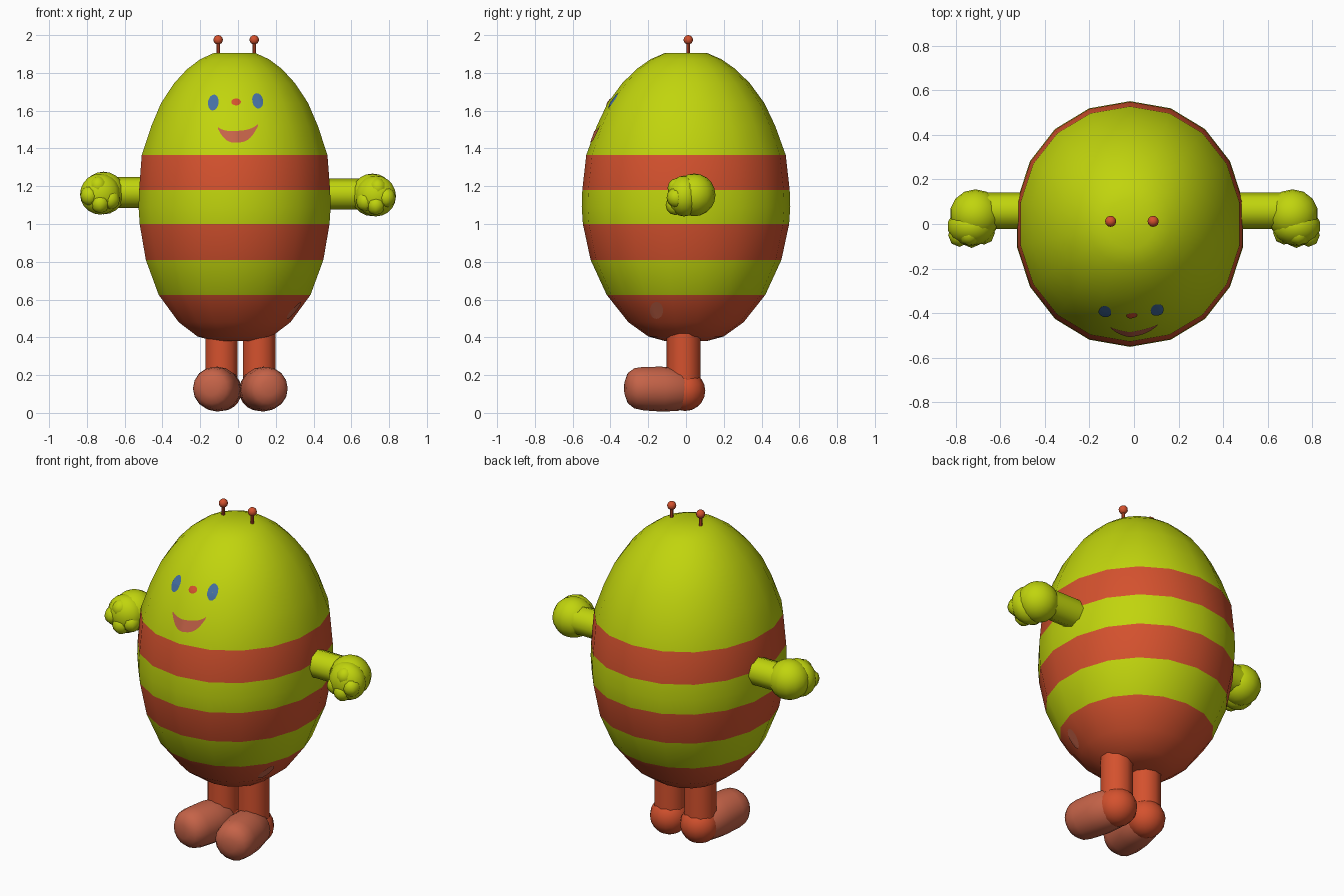
import bpy, bmesh, math
from mathutils import Vector, Matrix
from mathutils.bvhtree import BVHTree

if "Cube" in bpy.data.objects:
    bpy.data.objects.remove(bpy.data.objects["Cube"])


def material(name, rgb):
    m = bpy.data.materials.new(name)
    m.diffuse_color = (*rgb, 1)
    m.use_nodes = True
    m.node_tree.nodes["Principled BSDF"].inputs["Base Color"].default_value = m.diffuse_color
    return m


GREEN = material("lime green", (0.53, 0.66, 0.004))
RED = material("brick red", (0.66, 0.083, 0.027))
SHOE = material("dusty red", (0.56, 0.125, 0.065))
BLUE = material("eye blue", (0.06, 0.16, 0.36))


def finish(bm, name, mats, angle=40):
    bmesh.ops.recalc_face_normals(bm, faces=bm.faces)
    me = bpy.data.meshes.new(name)
    bm.to_mesh(me)
    bm.free()
    for m in mats:
        me.materials.append(m)
    ob = bpy.data.objects.new(name, me)
    bpy.context.collection.objects.link(ob)
    bpy.ops.object.select_all(action='DESELECT')
    ob.select_set(True)
    bpy.context.view_layer.objects.active = ob
    bpy.ops.object.shade_smooth_by_angle(angle=math.radians(angle))
    return ob


def add_ball(bm, c, r, seg=16, rings=10):
    r = r if isinstance(r, tuple) else (r, r, r)
    bmesh.ops.create_uvsphere(bm, u_segments=seg, v_segments=rings, radius=1,
                              matrix=Matrix.Translation(c) @ Matrix.Diagonal((*r, 1)))


def add_rod(bm, a, b, r, sides=12):
    a, b = Vector(a), Vector(b)
    d = b - a
    mat = Matrix.Translation((a + b) / 2) @ d.to_track_quat('Z', 'Y').to_matrix().to_4x4()
    bmesh.ops.create_cone(bm, cap_ends=True, segments=sides, radius1=r, radius2=r,
                          depth=d.length, matrix=mat)


def lathe(bm, profile, sides, start, place):
    """Rings closed at both ends; place maps (ring, angle) to 3D."""
    rings = [[bm.verts.new(place(p, start + math.tau * k / sides)) for k in range(sides)]
             for p in profile]
    for lo, hi in zip(rings, rings[1:]):
        for k in range(sides):
            n = (k + 1) % sides
            bm.faces.new((lo[k], lo[n], hi[n], hi[k]))
    bm.faces.new(rings[0][::-1])
    bm.faces.new(rings[-1])


# Egg body: (half width, half depth, height), heights match the stripe edges
CX = -0.018
profile = [(0.11, 0.11, 0.38), (0.20, 0.20, 0.405), (0.30, 0.305, 0.48), (0.408, 0.42, 0.625),
           (0.477, 0.505, 0.81), (0.510, 0.546, 1.0), (0.516, 0.552, 1.09),
           (0.513, 0.549, 1.18), (0.499, 0.528, 1.365), (0.447, 0.472, 1.52),
           (0.395, 0.415, 1.64), (0.325, 0.338, 1.745), (0.255, 0.262, 1.82),
           (0.185, 0.188, 1.872), (0.11, 0.11, 1.906)]


def rounded(c):
    return math.copysign(abs(c) ** 0.965, c)


bm = bmesh.new()
lathe(bm, profile, 18, math.radians(10),
      lambda p, a: (CX + p[0] * rounded(math.cos(a)), p[1] * rounded(math.sin(a)), p[2]))
for f in bm.faces:
    z = f.calc_center_median().z
    f.material_index = int(z < 0.625 or 0.81 < z < 1.0 or 1.18 < z < 1.365)
bmesh.ops.recalc_face_normals(bm, faces=bm.faces)
tree = BVHTree.FromBMesh(bm)
finish(bm, "egg_body", [GREEN, RED])


# Thin patches laid on the body, seen along the given direction
def patch(name, rows, mat, side=False):
    """rows: lists of (across, height) points joined as a grid."""
    bm = bmesh.new()
    grid = []
    for row in rows:
        line = []
        for u, z in row:
            start, ray = ((2, u, z), (-1, 0, 0)) if side else ((u, -2, z), (0, 1, 0))
            p, n, _, _ = tree.ray_cast(Vector(start), Vector(ray))
            line.append(bm.verts.new(p + n * 0.004))
        grid.append(line)
    for a, b in zip(grid, grid[1:]):
        for i in range(len(a) - 1):
            bm.faces.new((a[i], a[i + 1], b[i + 1], b[i]))
    finish(bm, name, [mat])


def oval(cx, cz, w, h, tilt):
    rows = []
    for s in (0.02, 0.35, 0.7, 1):
        row = []
        for k in range(17):
            a = math.tau * k / 16
            u, v = s * w * math.cos(a), s * h * math.sin(a)
            row.append((cx + u * math.cos(tilt) - v * math.sin(tilt),
                        cz + u * math.sin(tilt) + v * math.cos(tilt)))
        rows.append(row)
    return rows


patch("left_eye", oval(-0.13, 1.641, 0.028, 0.042, -0.15), BLUE)
patch("right_eye", oval(0.103, 1.65, 0.028, 0.041, 0.2), BLUE)
patch("nose", oval(-0.01, 1.644, 0.025, 0.018, 0), RED)
patch("belly_spot", oval(-0.155, 0.545, 0.035, 0.045, 0), SHOE, side=True)

# Open smiling mouth
mouth = []
for t in (0, 0.25, 0.5, 0.75, 1):
    row = []
    for k in range(-8, 9):
        u = k / 8
        top = 1.492 + 0.008 * u + 0.026 * abs(u) ** 3
        bottom = 1.43 + 0.008 * u + 0.078 * abs(u) ** 2.8
        row.append((u * 0.104, top + (bottom - top) * t))
    mouth.append(row)
patch("smiling_mouth", mouth, SHOE)

# Antennae
for side, x in (("left", -0.105), ("right", 0.086)):
    bm = bmesh.new()
    add_rod(bm, (x, 0.012, 1.87), (x, 0.012, 1.97), 0.009, 8)
    add_ball(bm, (x, 0.012, 1.975), 0.025, 12, 8)
    finish(bm, side + "_antenna", [RED])

for side, s in (("left", -1), ("right", 1)):
    dz = 0.01 if s < 0 else 0
    # Arm
    bm = bmesh.new()
    add_rod(bm, (s * 0.42, 0.06, 1.158 + dz), (s * 0.66, 0.06, 1.158 + dz), 0.082, 8)
    finish(bm, side + "_arm", [GREEN], 50)

    # Mitten hand with softly curled fingers
    bm = bmesh.new()
    add_ball(bm, (s * 0.712, 0.043, 1.154 + dz), (0.116, 0.113, 0.113), 14, 10)
    add_ball(bm, (s * 0.73, -0.01, 1.148 + dz), (0.109, 0.088, 0.108), 14, 10)
    for fx, fy, fz in ((0.675, -0.04, 1.12), (0.73, -0.055, 1.10),
                       (0.785, -0.05, 1.14), (0.74, -0.045, 1.19)):
        add_ball(bm, (s * fx, fy, fz + dz), (0.05, 0.053, 0.053), 8, 6)
    finish(bm, side + "_hand", [GREEN], 50)

    # Leg with round heel
    x = -0.087 if s < 0 else 0.112
    bm = bmesh.new()
    add_rod(bm, (x, -0.012, 0.12), (x, -0.012, 0.46), 0.09, 10)
    add_ball(bm, (x, -0.005, 0.117), 0.107, 16, 10)
    finish(bm, side + "_leg", [RED], 50)

    # Blunt rounded shoe, toe turned slightly outward: (radius, distance forward)
    heel = Vector((x, -0.01, 0.122))
    turn = Matrix.Rotation(s * math.radians(10), 4, 'Z')
    bm = bmesh.new()
    lathe(bm, [(0.09, -0.01), (0.112, 0.03), (0.119, 0.12), (0.115, 0.22),
               (0.106, 0.268), (0.083, 0.299), (0.04, 0.316)], 16, 0,
          lambda p, a: heel + turn @ Vector((p[0] * math.cos(a), -p[1],
                                             p[0] * math.sin(a) + 0.03 * p[1])))
    finish(bm, side + "_shoe", [SHOE], 50)
